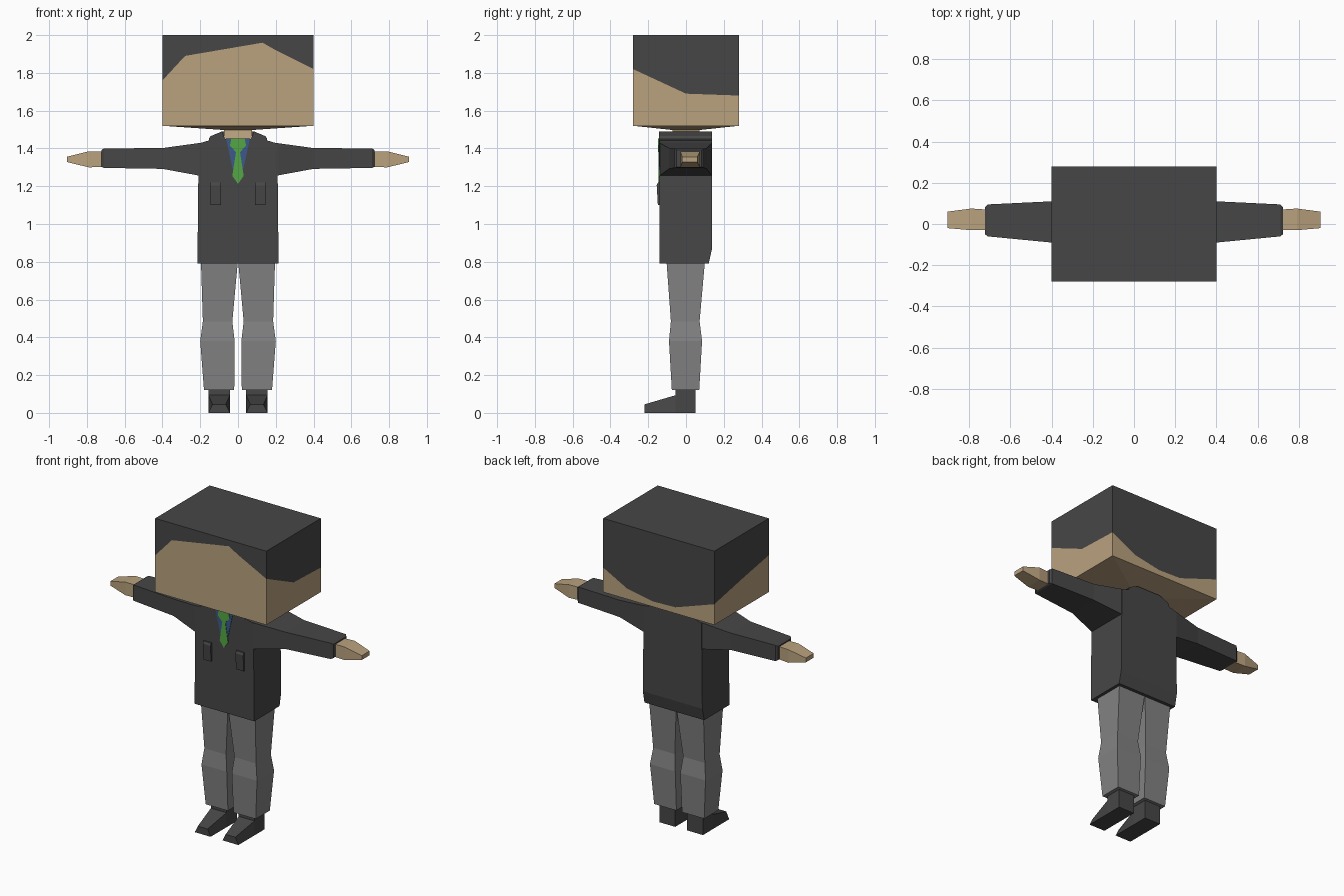
import bpy, bmesh


def material(name, rgb):
    m = bpy.data.materials.new(name)
    m.diffuse_color = (*rgb, 1)
    return m


CHARCOAL = material("charcoal", (0.062, 0.062, 0.062))
SKIN = material("skin", (0.49, 0.36, 0.21))
GREY = material("trouser grey", (0.225, 0.225, 0.225))
GREEN = material("tie green", (0.09, 0.38, 0.06))
BLUE = material("shirt blue", (0.045, 0.10, 0.26))


def finish(name, bm, mats, mirror=False):
    bmesh.ops.recalc_face_normals(bm, faces=bm.faces)
    mesh = bpy.data.meshes.new(name)
    bm.to_mesh(mesh)
    bm.free()
    for m in mats:
        mesh.materials.append(m)
    ob = bpy.data.objects.new(name, mesh)
    bpy.context.collection.objects.link(ob)
    if mirror:
        ob.modifiers.new("mirror", 'MIRROR').use_mirror_merge = False
    return ob


def loft(name, rings, mat, mirror=False):
    """Skin a row of equal-length point rings and cap both ends."""
    bm = bmesh.new()
    rows = [[bm.verts.new(p) for p in ring] for ring in rings]
    n = len(rows[0])
    for a, b in zip(rows, rows[1:]):
        for i in range(n):
            j = (i + 1) % n
            bm.faces.new((a[i], a[j], b[j], b[i]))
    bm.faces.new(rows[0])
    bm.faces.new(rows[-1])
    return finish(name, bm, [mat], mirror)


def ring_x(x, y0, y1, z0, z1):
    return [(x, y0, z0), (x, y1, z0), (x, y1, z1), (x, y0, z1)]


def ring_z(z, x0, x1, y0, y1):
    return [(x0, y0, z), (x1, y0, z), (x1, y1, z), (x0, y1, z)]


def plate(name, outline, y0, y1, mat, mirror=False):
    return loft(name, [[(x, y, z) for x, z in outline] for y in (y0, y1)], mat, mirror)


# Head: the hairline splits every side into skin below and hair above
hairline = [(-0.4, -0.28, 1.76), (-0.28, -0.28, 1.89), (0.13, -0.28, 1.96),
            (0.2, -0.28, 1.92), (0.4, -0.28, 1.82), (0.4, 0, 1.69),
            (0.4, 0.28, 1.68), (0.23, 0.28, 1.59), (0.04, 0.28, 1.555),
            (-0.12, 0.28, 1.56), (-0.4, 0.28, 1.655), (-0.4, 0, 1.71)]
bm = bmesh.new()
chin = [bm.verts.new((x * 0.2, y * 0.27, 1.498)) for x, y, z in hairline]
jaw = [bm.verts.new((x, y, 1.52)) for x, y, z in hairline]
line = [bm.verts.new(p) for p in hairline]
crown = [bm.verts.new((x, y, 2.0)) for x, y, z in hairline]
for low, high, index in ((chin, jaw, 1), (jaw, line, 1), (line, crown, 0)):
    for i in range(len(line)):
        j = (i + 1) % len(line)
        bm.faces.new((low[i], low[j], high[j], high[i])).material_index = index
bm.faces.new(chin).material_index = 1
bm.faces.new(crown).material_index = 0
finish("head", bm, [CHARCOAL, SKIN])

loft("neck", [ring_z(1.44, -0.075, 0.075, -0.08, 0.08),
              ring_z(1.5, -0.075, 0.075, -0.07, 0.07)], SKIN)

# Jacket body, tucked in at the lower back
loft("jacket_body", [ring_z(0.79, -0.215, 0.215, -0.14, 0.12),
                     ring_z(0.87, -0.214, 0.214, -0.14, 0.138),
                     ring_z(1.257, -0.21, 0.21, -0.14, 0.138),
                     ring_z(1.425, -0.21, 0.21, -0.14, 0.138),
                     ring_z(1.45, -0.13, 0.13, -0.14, 0.138)], CHARCOAL)

# Collar: two raised sides and a bridge behind the neck
plate("collar_side", [(0.065, 1.44), (0.15, 1.435), (0.155, 1.45),
                      (0.145, 1.465), (0.085, 1.49)], -0.142, 0.138, CHARCOAL, True)
plate("collar_back", [(-0.086, 1.44), (0.086, 1.44), (0.086, 1.49),
                      (-0.086, 1.49)], 0.085, 0.138, CHARCOAL)

# Shirt and tie
plate("shirt", [(-0.063, 1.453), (0.063, 1.453), (0.03, 1.3), (0, 1.215),
                (-0.03, 1.3)], -0.143, -0.138, BLUE)
plate("tie_knot", [(-0.035, 1.453), (0.035, 1.453), (0.043, 1.415),
                   (0.012, 1.382), (-0.012, 1.382), (-0.043, 1.415)],
      -0.147, -0.139, GREEN)
plate("tie_blade", [(-0.01, 1.385), (0.01, 1.385), (0.03, 1.255), (0, 1.212),
                    (-0.03, 1.255)], -0.146, -0.139, GREEN)

# Breast pockets
loft("pocket", [ring_z(1.1, 0.09, 0.145, -0.149, -0.138),
                ring_z(1.205, 0.09, 0.145, -0.155, -0.138),
                ring_z(1.22, 0.09, 0.145, -0.148, -0.138)], CHARCOAL, True)

# Sleeves and hands
loft("sleeve", [ring_x(0.15, -0.138, 0.136, 1.255, 1.437),
                ring_x(0.21, -0.138, 0.136, 1.257, 1.428),
                ring_x(0.4, -0.09, 0.11, 1.292, 1.402),
                ring_x(0.71, -0.06, 0.095, 1.297, 1.4),
                ring_x(0.722, -0.05, 0.083, 1.303, 1.392)], CHARCOAL, True)
loft("hand", [ring_x(0.715, -0.03, 0.07, 1.302, 1.385),
              ring_x(0.79, -0.03, 0.075, 1.3, 1.385),
              ring_x(0.905, -0.02, 0.06, 1.328, 1.356)], SKIN, True)

# Trouser legs
loft("trouser_leg", [ring_z(0.12, 0.02, 0.18, -0.075, 0.07),
                     ring_z(0.38, 0.018, 0.2, -0.09, 0.085),
                     ring_z(0.485, 0.03, 0.186, -0.08, 0.072),
                     ring_z(0.8, 0.001, 0.196, -0.103, 0.1)], GREY, True)

# Shoes: ankle block plus a toe that slopes down and narrows on top
loft("shoe_heel", [ring_z(0, 0.043, 0.157, -0.055, 0.05),
                   ring_z(0.125, 0.043, 0.157, -0.055, 0.05)], CHARCOAL, True)
loft("shoe_toe", [[(0.043, -0.05, 0), (0.157, -0.05, 0),
                   (0.157, -0.05, 0.095), (0.043, -0.05, 0.095)],
                  [(0.043, -0.22, 0), (0.157, -0.22, 0),
                   (0.135, -0.22, 0.045), (0.065, -0.22, 0.045)]], CHARCOAL, True)
